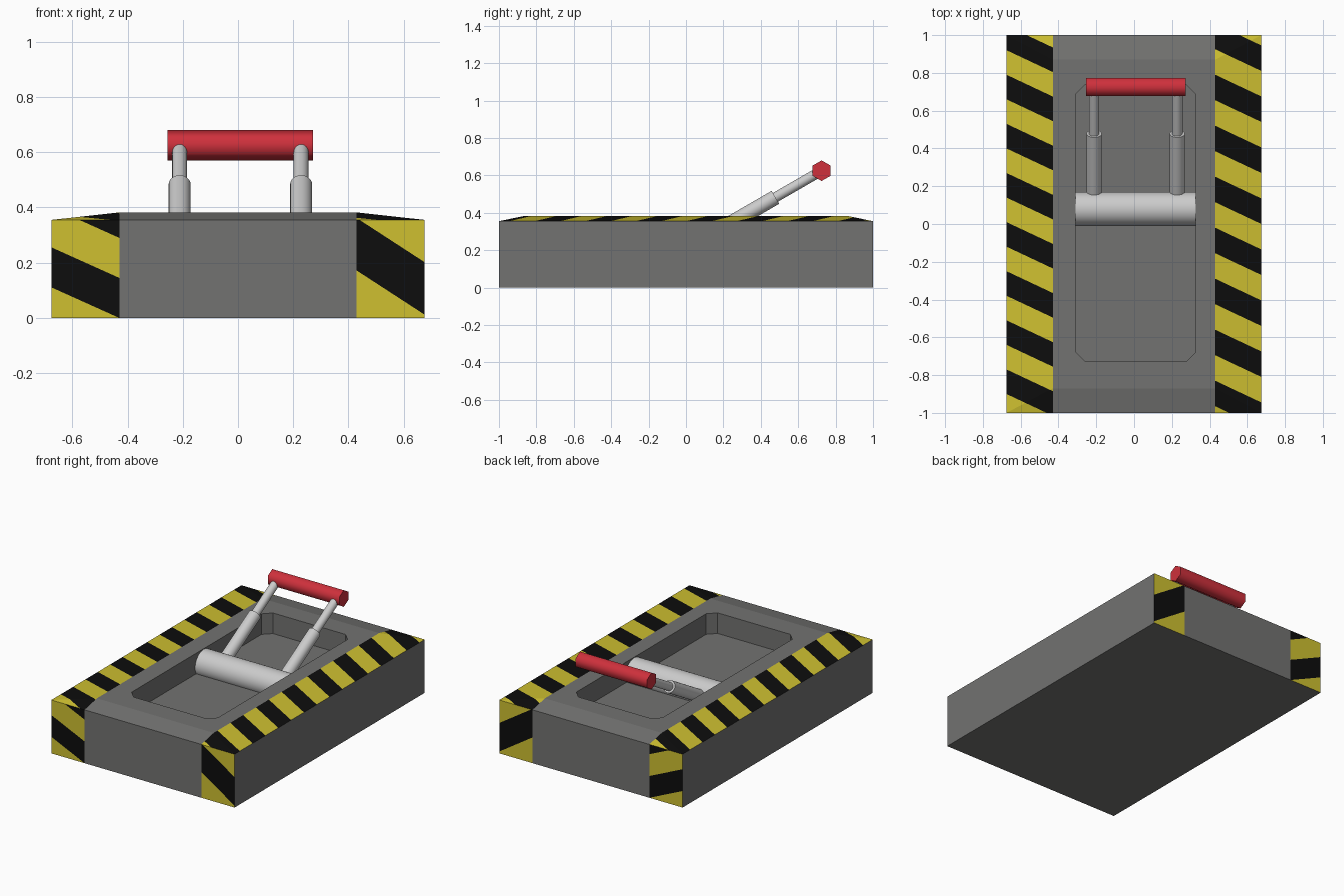
import bpy, bmesh, math
from mathutils import Vector, Matrix

if "Cube" in bpy.data.objects:
    bpy.data.objects.remove(bpy.data.objects["Cube"])

W, L, Z_EDGE, Z_TOP = 0.675, 1.0, 0.355, 0.382   # half width, half length, heights
IX, IY = 0.43, 0.87                              # raised flat top half extents
CX = 0.0085                                      # centre of recess and lever


def material(name, rgb):
    m = bpy.data.materials.new(name)
    m.diffuse_color = (*rgb, 1)
    m.use_nodes = True
    m.node_tree.nodes["Principled BSDF"].inputs["Base Color"].default_value = m.diffuse_color
    return m


GREY = material("dark_grey", (0.17, 0.17, 0.165))
YELLOW = material("warning_yellow", (0.62, 0.53, 0.03))
BLACK = material("warning_black", (0.004, 0.004, 0.004))
RED = material("grip_red", (0.62, 0.03, 0.045))


def to_object(name, bm, mats=()):
    mesh = bpy.data.meshes.new(name)
    bmesh.ops.recalc_face_normals(bm, faces=bm.faces)
    bm.to_mesh(mesh)
    bm.free()
    for m in mats:
        mesh.materials.append(m)
    ob = bpy.data.objects.new(name, mesh)
    bpy.context.collection.objects.link(ob)
    return ob


def cut(bm, faces, co, no):
    geom = set(faces)
    for f in faces:
        geom.update(f.edges)
        geom.update(f.verts)
    bmesh.ops.bisect_plane(bm, geom=list(geom), plane_co=co, plane_no=no, dist=1e-5)


def paint_stripes(bm, test, normal, point, half):
    """Split the selected faces into diagonal bands and alternate their colours."""
    n = Vector(normal)
    off = n.dot(Vector(point))
    for i in range(-16, 17):
        faces = [f for f in bm.faces if test(f)]
        cut(bm, faces, n * ((off + i * half) / n.length_squared), n)
    for f in bm.faces:
        if test(f):
            t = (n.dot(f.calc_center_median()) - off) / half
            f.material_index = 2 if math.floor(t) % 2 else 1


def cylinder(name, a, b, r, sides, mats=(), spin=0.0, angle=40):
    a, b = Vector(a), Vector(b)
    bm = bmesh.new()
    rot = (b - a).to_track_quat('Z', 'Y').to_matrix().to_4x4()
    bmesh.ops.create_cone(bm, cap_ends=True, segments=sides, radius1=r, radius2=r,
                          depth=(b - a).length,
                          matrix=Matrix.Translation((a + b) / 2) @ rot @ Matrix.Rotation(spin, 4, 'Z'))
    ob = to_object(name, bm, mats)
    bpy.ops.object.select_all(action='DESELECT')
    bpy.context.view_layer.objects.active = ob
    ob.select_set(True)
    bpy.ops.object.shade_smooth_by_angle(angle=math.radians(angle))
    return ob


# Base block with sloped rim
bm = bmesh.new()
rings = [[bm.verts.new((sx * x, sy * y, z)) for sx, sy in ((-1, -1), (1, -1), (1, 1), (-1, 1))]
         for x, y, z in ((W, L, 0), (W, L, Z_EDGE), (IX, IY, Z_TOP))]
bm.faces.new(rings[0][::-1])
bm.faces.new(rings[2])
for lo, hi in zip(rings, rings[1:]):
    for i in range(4):
        j = (i + 1) % 4
        bm.faces.new((lo[i], lo[j], hi[j], hi[i]))
bmesh.ops.recalc_face_normals(bm, faces=bm.faces)
for s in (-1, 1):
    sides = [f for f in bm.faces if abs(f.normal.y) > 0.05]
    cut(bm, sides, (s * IX, 0, 0), (1, 0, 0))

# Warning stripes on the rim and on the corners of both end faces
bm.normal_update()
for s, half, y0, slope, fx, fz, fhalf in ((-1, 0.13, 0.79, 0.45, -W, 0.255, 0.145),
                                          (1, 0.135, 0.675, 0.65, 0.44, 0.355, 0.19)):
    def outer(f, s=s):
        return f.calc_center_median().x * s > IX + 1e-4
    paint_stripes(bm, lambda f: outer(f) and f.normal.z > 0.5,
                  (0.47, 1, 0), (s * W, y0, 0), half)
    paint_stripes(bm, lambda f: outer(f) and abs(f.normal.y) > 0.9 and f.normal.z < 0.1,
                  (slope, 0, 1), (fx, 0, fz), fhalf)
base = to_object("base_block", bm, (GREY, YELLOW, BLACK))

# Recessed tray with chamfered corners
bm = bmesh.new()
bmesh.ops.create_cube(bm, size=1, matrix=Matrix.Translation((CX, 0.005, 0.395)) @
                      Matrix.Diagonal((0.635, 1.465, 0.3, 1)))
upright = [e for e in bm.edges if abs(e.verts[0].co.z - e.verts[1].co.z) > 0.1]
bmesh.ops.bevel(bm, geom=upright, offset=0.05, segments=1, affect='EDGES')
cutter = to_object("recess_cutter", bm, (GREY,))
cutter.hide_render = True
mod = base.modifiers.new("recess", 'BOOLEAN')
mod.operation, mod.solver, mod.object = 'DIFFERENCE', 'EXACT', cutter
bpy.context.view_layer.objects.active = base
base.select_set(True)
bpy.ops.object.modifier_apply(modifier=mod.name)
bpy.data.objects.remove(cutter)

# Pivot drum lying across the recess
cylinder("pivot_drum", (CX - 0.3175, 0.08, 0.288), (CX + 0.3175, 0.08, 0.288), 0.09, 32)

# Telescopic lever arms, tilted 30 degrees
GRIP = Vector((CX, 0.725, 0.625))
direction = Vector((0, math.cos(math.pi / 6), 0.5))
for side, s in (("left", -1), ("right", 1)):
    end = GRIP + Vector((s * 0.22, 0, 0))
    cylinder(side + "_arm_sleeve", end - direction * 0.66, end - direction * 0.285, 0.04, 24)
    cylinder(side + "_arm_rod", end - direction * 0.32, end, 0.027, 24)

# Hexagonal red grip
cylinder("grip_handle", GRIP + Vector((-0.2635, 0, 0)), GRIP + Vector((0.2635, 0, 0)),
         0.055, 6, (RED,), angle=65,
         spin=0 if abs((Vector((1, 0, 0)).to_track_quat('Z', 'Y') @ Vector((0, 1, 0))).z) < 0.5 else math.pi / 6 * 0)
